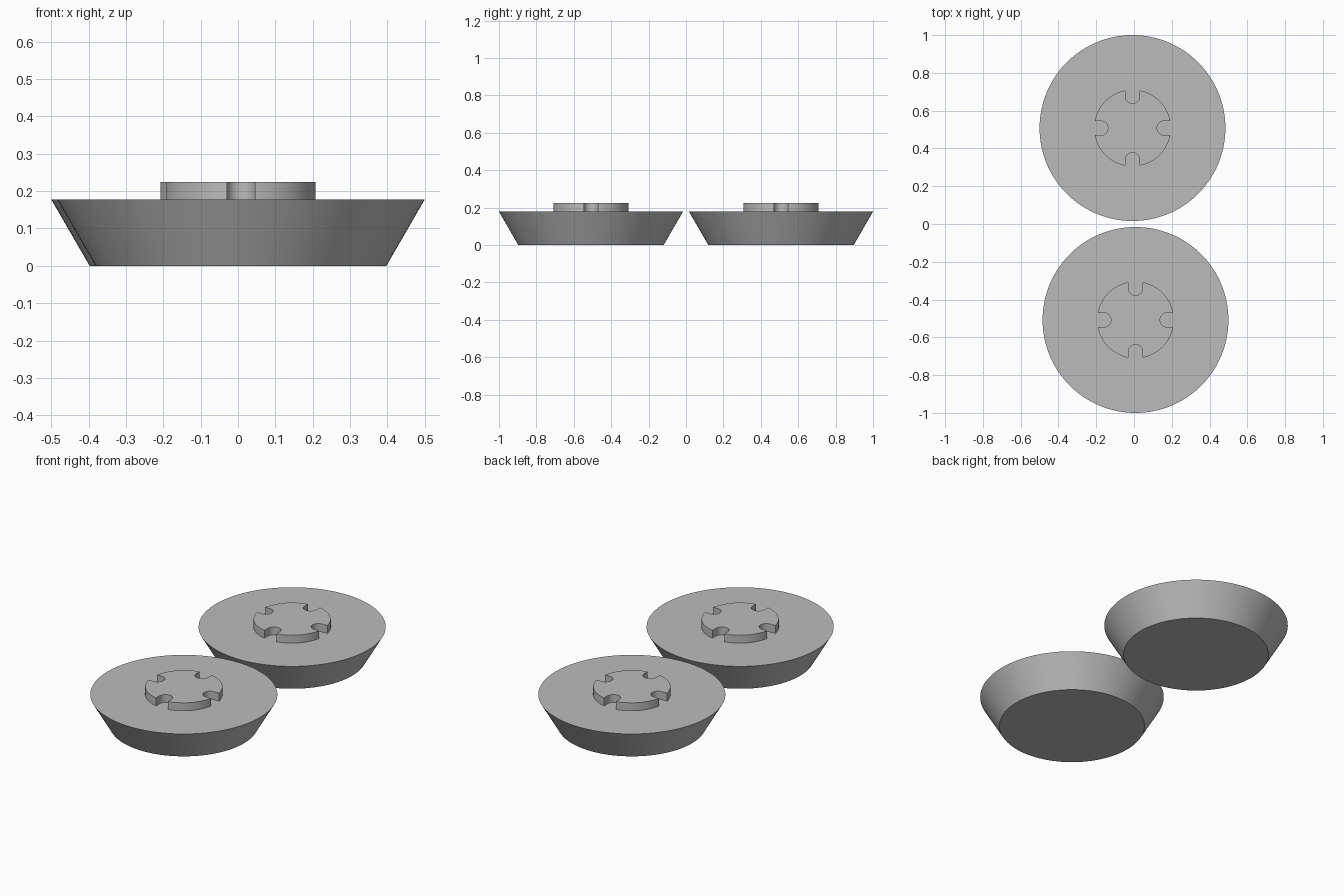
import bpy, bmesh, math
from mathutils import Matrix

if "Cube" in bpy.data.objects:
    bpy.data.objects.remove(bpy.data.objects["Cube"])

R_TOP, R_BASE, H = 0.492, 0.389, 0.178      # tapered foot
R_BOSS, BOSS_TOP = 0.203, 0.224             # raised boss
SLOT_HALF, SLOT_CENTRE = 0.038, 0.168       # round-ended notches

grey = bpy.data.materials.new("grey")
grey.diffuse_color = (0.5, 0.5, 0.5, 1)
grey.use_nodes = True
grey.node_tree.nodes["Principled BSDF"].inputs["Base Color"].default_value = grey.diffuse_color


def finish(name, bm, location):
    bmesh.ops.recalc_face_normals(bm, faces=bm.faces)
    mesh = bpy.data.meshes.new(name)
    bm.to_mesh(mesh)
    bm.free()
    mesh.materials.append(grey)
    obj = bpy.data.objects.new(name, mesh)
    obj.location = location
    bpy.context.collection.objects.link(obj)
    bpy.ops.object.select_all(action='DESELECT')
    obj.select_set(True)
    bpy.context.view_layer.objects.active = obj
    bpy.ops.object.shade_smooth_by_angle(angle=math.radians(30))


def tapered_foot(name, x, y):
    bm = bmesh.new()
    bmesh.ops.create_cone(bm, cap_ends=True, segments=128, radius1=R_BASE,
                          radius2=R_TOP, depth=H,
                          matrix=Matrix.Translation((0, 0, H / 2)))
    finish(name, bm, (x, y, 0))


def notched_outline():
    """Circle with four round-ended notches, one quarter repeated."""
    half = math.asin(SLOT_HALF / R_BOSS)
    quarter = []
    for i in range(17):                     # notch end, lower to upper side
        a = -math.pi / 2 - math.pi * i / 16
        quarter.append((SLOT_CENTRE + SLOT_HALF * math.cos(a),
                        SLOT_HALF * math.sin(a)))
    for i in range(25):                     # outer arc to the next notch
        a = half + (math.pi / 2 - 2 * half) * i / 24
        quarter.append((R_BOSS * math.cos(a), R_BOSS * math.sin(a)))
    points = []
    for k in range(4):
        c, s = round(math.cos(k * math.pi / 2)), round(math.sin(k * math.pi / 2))
        points += [(c * x - s * y, s * x + c * y) for x, y in quarter]
    return points


def notched_boss(name, x, y):
    bm = bmesh.new()
    outline = notched_outline()
    low = [bm.verts.new((px, py, 0)) for px, py in outline]
    high = [bm.verts.new((px, py, BOSS_TOP - H)) for px, py in outline]
    bm.faces.new(high)
    for i in range(len(low)):               # walls; underside rests on the foot
        j = (i + 1) % len(low)
        bm.faces.new((low[i], low[j], high[j], high[i]))
    finish(name, bm, (x, y, H))


# Two identical feet, one behind the other
for label, x, y in (("front", 0.008, -0.508), ("back", -0.008, 0.508)):
    tapered_foot(label + "_foot", x, y)
    notched_boss(label + "_boss", x, y)
